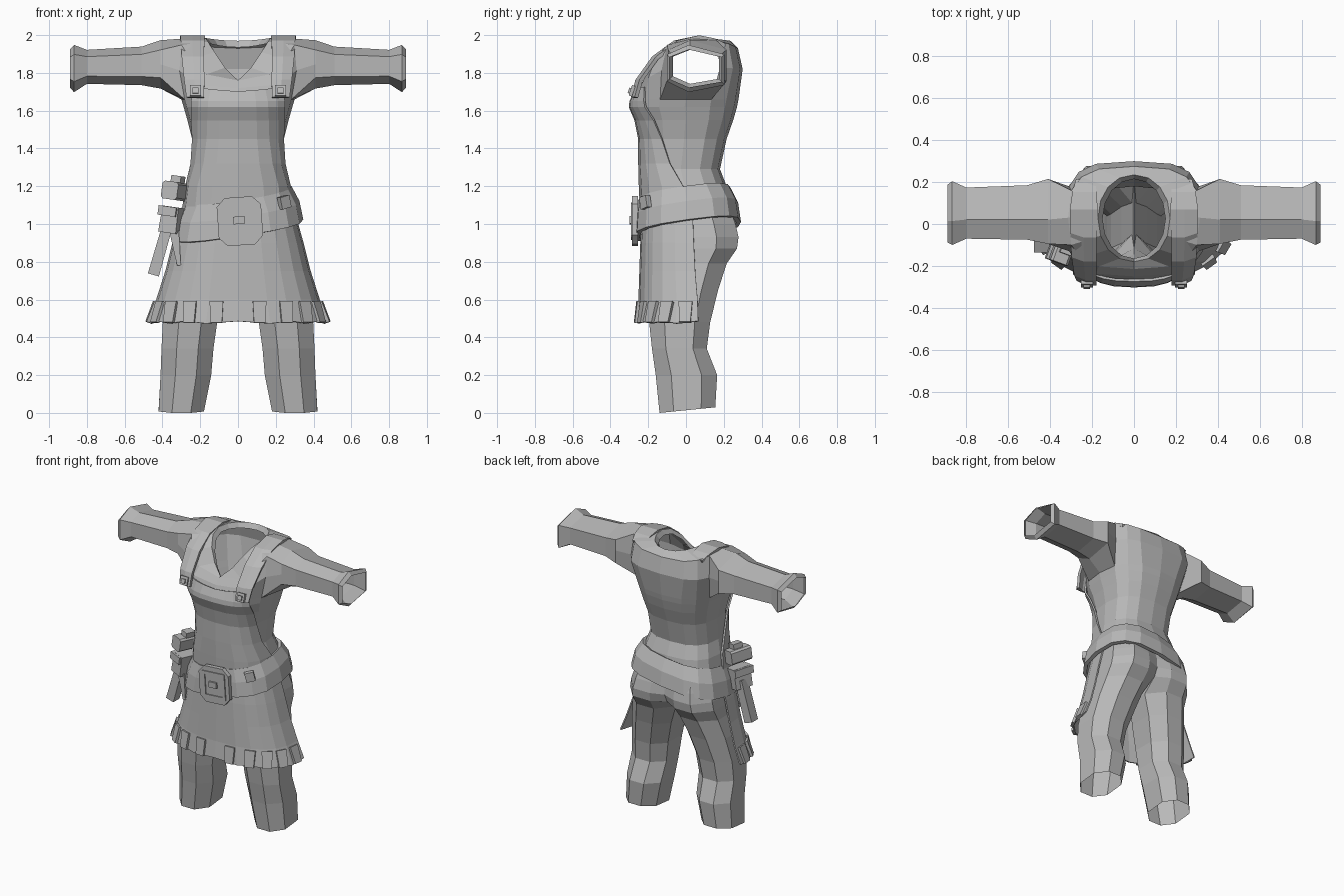
import bpy, bmesh, math
from mathutils import Vector, Matrix

cube = bpy.data.objects.get("Cube")
if cube:
    bpy.data.objects.remove(cube, do_unlink=True)

GREY = (0.48, 0.48, 0.48, 1)
mat = bpy.data.materials.new("cloth grey")
mat.use_nodes = True
mat.diffuse_color = GREY
mat.node_tree.nodes["Principled BSDF"].inputs["Base Color"].default_value = GREY


def finish(name, bm, thick=0):
    bmesh.ops.recalc_face_normals(bm, faces=bm.faces)
    me = bpy.data.meshes.new(name)
    bm.to_mesh(me)
    bm.free()
    me.materials.append(mat)
    ob = bpy.data.objects.new(name, me)
    bpy.context.collection.objects.link(ob)
    if thick:
        mod = ob.modifiers.new("thickness", "SOLIDIFY")
        mod.thickness = thick
        mod.offset = 0
    return ob


def bridge(bm, a, b, closed=True, skip=()):
    n = len(a)
    for i in range(n if closed else n - 1):
        if i not in skip:
            j = (i + 1) % n
            bm.faces.new((a[i], a[j], b[j], b[i]))


def loft(bm, rings, closed=True):
    rows = [[bm.verts.new(p) for p in r] for r in rings]
    for a, b in zip(rows, rows[1:]):
        bridge(bm, a, b, closed)
    return rows


def power(v, p):
    return math.copysign(abs(v) ** p, v)


def oval(deg, hw, yf, yb, p=0.75):
    # Point on a squarish oval: 0 is the left side, 90 the back, 270 the front
    a = math.radians(deg)
    return (hw * power(math.cos(a), p),
            (yf + yb) / 2 + (yb - yf) / 2 * power(math.sin(a), p))


def box(name, loc, size, rot=None, bevel=0.0, taper=1.0):
    bm = bmesh.new()
    bmesh.ops.create_cube(bm, size=1)
    for v in bm.verts:
        if v.co.z < 0:
            v.co.x *= taper
    bmesh.ops.scale(bm, vec=size, verts=bm.verts)
    if bevel:
        edges = [e for e in bm.edges
                 if abs((e.verts[0].co - e.verts[1].co).normalized().y) > 0.9]
        bmesh.ops.bevel(bm, geom=edges, offset=bevel, segments=1, affect='EDGES')
    m = Matrix.Translation(loc) @ (rot.to_4x4() if rot else Matrix())
    bmesh.ops.transform(bm, matrix=m, verts=bm.verts)
    return finish(name, bm)


def roll(deg, axis='Y'):
    return Matrix.Rotation(math.radians(deg), 3, axis)


# Torso: flat rings (z, half width, front, back)
BODY = [(1.05, .285, -.225, .24), (1.2, .265, -.232, .215), (1.29, .238, -.235, .18),
        (1.45, .243, -.235, .215), (1.55, .268, -.255, .25), (1.62, .288, -.285, .27),
        (1.66, .3, -.28, .278), (1.73, .31, -.255, .28)]
# Shoulder and neck rings (side z, front z, back z, half width, front, back, squareness)
YOKE = [(1.83, 1.72, 1.82, .325, -.25, .3, .6), (1.98, 1.76, 1.93, .315, -.215, .275, .66),
        (1.985, 1.73, 1.97, .172, -.18, .235, .95), (1.955, 1.7, 1.935, .15, -.165, .215, 1)]
bm = bmesh.new()
rows = loft(bm, [[(*oval(i * 22.5, w, f, b), z) for i in range(16)]
                 for z, w, f, b in BODY[:-1]])
armpit = rows[-1]
yoke = []
for k, (zs, zf, zb, w, f, b, p) in enumerate(YOKE):
    row = []
    for i in range(16):
        a = math.radians(i * 22.5)
        s = math.sin(a)
        # the neckline drops to a point at the front
        drop = 1 - abs(math.cos(a)) if k > 1 and s < 0 else s * s
        z = zs + ((zf if s < 0 else zb) - zs) * drop
        row.append(bm.verts.new((*oval(i * 22.5, w, f, b, p), z)))
    yoke.append(row)
levels = [armpit] + yoke
for k in range(4):
    bridge(bm, levels[k], levels[k + 1], skip=(15, 0, 7, 8) if k < 2 else ())

# Sleeves grow out of the armholes with a six-sided section
# (x, y centre, y half, z centre, z half)
SECTION = [(1, 0), (1, .6), (-.25, 1), (-1, .6), (-1, 0), (-1, -.55), (-.25, -1), (1, -.7)]
SLEEVE = [(.41, .06, .155, 1.845, .128), (.51, .055, .13, 1.837, .102),
          (.80, .052, .122, 1.832, .09), (.868, .052, .152, 1.823, .125),
          (.89, .05, .138, 1.823, .1)]
for side, back, mid, front in ((1, 1, 0, 15), (-1, 7, 8, 9)):
    low, half, top = levels[:3]
    prev = [half[back], top[back], top[mid], top[front],
            half[front], low[front], low[mid], low[back]]
    for x, yc, yr, zc, zr in SLEEVE:
        ring = [bm.verts.new((side * x, yc + yr * u, zc + zr * v)) for u, v in SECTION]
        bridge(bm, prev, ring)
        prev = ring
finish("shirt", bm)


def body_at(z):
    for a, b in zip(BODY, BODY[1:]):
        if z <= b[0]:
            t = (z - a[0]) / (b[0] - a[0])
            return [p + (q - p) * t for p, q in zip(a, b)][1:]
    return BODY[-1][1:]


# Bib: layer over the chest that widens down to the belt
bm = bmesh.new()
bib = []
for z in (1.725, 1.65, 1.62, 1.55, 1.45, 1.32, 1.2, 1.08):
    w, f, b = body_at(z)
    span = 40 + 50 * min(1, (1.73 - z) / .5)
    bib.append([(*oval(270 + span * t / 4, w + .009, f - .012, b),
                 z - (.025 * (1 - abs(t) / 4) if z > 1.7 else 0)) for t in range(-4, 5)])
loft(bm, bib, closed=False)
finish("apron_bib", bm, .012)

# Shoulder straps (x, y, z, half width) with small square buckles
STRAP = [(.225, -.283, 1.67, .045), (.23, -.258, 1.76, .052), (.238, -.172, 1.88, .058),
         (.24, -.06, 1.962, .062), (.24, .07, 1.989, .066), (.236, .15, 1.973, .058),
         (.232, .21, 1.945, .045)]
for side, tag in ((1, "left"), (-1, "right")):
    bm = bmesh.new()
    loft(bm, [[(side * (x + s * h), y + (.02 if s > 0 > y else 0), z) for s in (-1, 0, 1)]
              for x, y, z, h in STRAP], closed=False)
    finish(tag + "_strap", bm, .02)
    tilt = roll(-18, 'X')
    for part, size, out in (("buckle", .058, 0), ("buckle_pin", .03, .01)):
        box(f"{tag}_strap_{part}", (side * .225, -.286 - out, 1.705),
            (size, .018, size), tilt)

# Trousers: one leg with half of the hips, mirrored
# (z, inner x, outer x, front, back, seam depth)
LEG = [(1.1, 0, .275, -.19, .225, .9), (1.0, 0, .305, -.19, .262, .9),
       (.93, 0, .322, -.18, .278, .85), (.87, 0, .332, -.17, .27, .75),
       (.79, .01, .338, -.165, .215, .4), (.65, .06, .37, -.18, .17, .5),
       (.48, .11, .398, -.195, .128, .5), (.34, .13, .405, -.18, .11, .5),
       (.2, .142, .41, -.16, .165, .5), (0, .18, .42, -.14, .155, .5)]
bm = bmesh.new()
rings = []
for z, xi, xo, f, b, seam in LEG:
    ring = []
    for i in range(8):
        a = math.radians(22.5 + 45 * i)
        c, s = math.cos(a) / math.cos(math.pi / 8), math.sin(a) / math.cos(math.pi / 8)
        sy = math.copysign(seam, s) if c < -.9 else power(s, .8)
        y = (f + b) / 2 + (b - f) / 2 * sy
        ring.append(((xi + xo) / 2 + (xo - xi) / 2 * c, y,
                     z + (.1 * (y - f) if z == 0 else 0)))
    rings.append(ring)
loft(bm, rings)
bmesh.ops.delete(bm, geom=[f for f in bm.faces if all(abs(v.co.x) < .001 for v in f.verts)],
                 context='FACES_ONLY')
legs = finish("trousers", bm)
mirror = legs.modifiers.new("mirror", "MIRROR")
mirror.use_clip = True

# Skirt: flared front panel from hip to hip
SKIRT = [(1.05, .3, -.228, .3), (.9, .342, -.237, .32), (.75, .38, -.242, .34),
         (.6, .428, -.247, .37), (.485, .475, -.26, .39)]
bm = bmesh.new()
loft(bm, [[(*oval(180 + 15 * i, w, f, b, .76), z - (.012 if z < .5 and i % 2 else 0))
           for i in range(13)] for z, w, f, b in SKIRT], closed=False)
finish("skirt", bm, .01)

# Hem tabs standing on the flared edge
for n in range(10):
    deg = 187 + 166 * n / 9
    low = Vector((*oval(deg, .482, -.266, .39, .76), .475))
    high = Vector((*oval(deg, .437, -.253, .372, .76), .592))
    along = Vector((*oval(deg + 3, .48, -.26, .39, .76), 0)) - \
        Vector((*oval(deg - 3, .48, -.26, .39, .76), 0))
    xa = along.normalized()
    za = (high - low).normalized()
    ya = za.cross(xa).normalized()
    rot = Matrix((xa, ya, xa.cross(ya))).transposed()
    box(f"hem_tab_{n + 1}", (low + high) / 2, (.072, .022, .115), rot, taper=.85)

# Belt: tilted band, lower at the front and on the right hip
bm = bmesh.new()
belt = []
for h, w, f, b, p in ((0, .333, -.26, .278, .7), (.1, .313, -.255, .264, .72),
                      (.185, .272, -.242, .224, .76)):
    pts = [oval(i * 22.5, w, f, b, p) for i in range(16)]
    belt.append([(x, y, .97 + .15 * x + .14 * y + h) for x, y in pts])
loft(bm, belt)
finish("belt", bm, .026)

# Belt buckle: plate, raised frame and pin
turn = roll(-4)
centre = Vector((.01, -.285, 1.015))
box("belt_buckle", (.01, -.27, 1.015), (.235, .03, .255), turn, .045)
for s in (-1, 1):
    box("buckle_frame_side", centre + turn @ Vector((s * .078, 0, 0)), (.022, .014, .18), turn)
    box("buckle_frame_bar", centre + turn @ Vector((0, 0, s * .082)), (.17, .014, .022), turn)
box("buckle_pin", (.005, -.286, 1.02), (.06, .024, .04), turn)
box("belt_loop", (.245, -.215, 1.115), (.06, .03, .065), roll(35, 'Z') @ roll(-14))

# Hip gear on the right side: flask, pouch and sheath
lean = roll(8) @ roll(-20, 'Z')
box("flask", (-.335, -.11, 1.175), (.09, .16, .095), lean, .012)
box("flask_neck", (-.318, -.11, 1.235), (.055, .07, .04), lean)
box("pouch", (-.345, -.11, 1.02), (.09, .13, .14), lean, taper=1.1)
box("pouch_flap", (-.352, -.112, 1.065), (.1, .145, .05), lean)
box("sheath", (-.408, -.1, .87), (.055, .07, .29), roll(16), taper=1.1)
box("hanging_strip", (-.325, -.15, .87), (.05, .03, .18), roll(-8), taper=.4)
